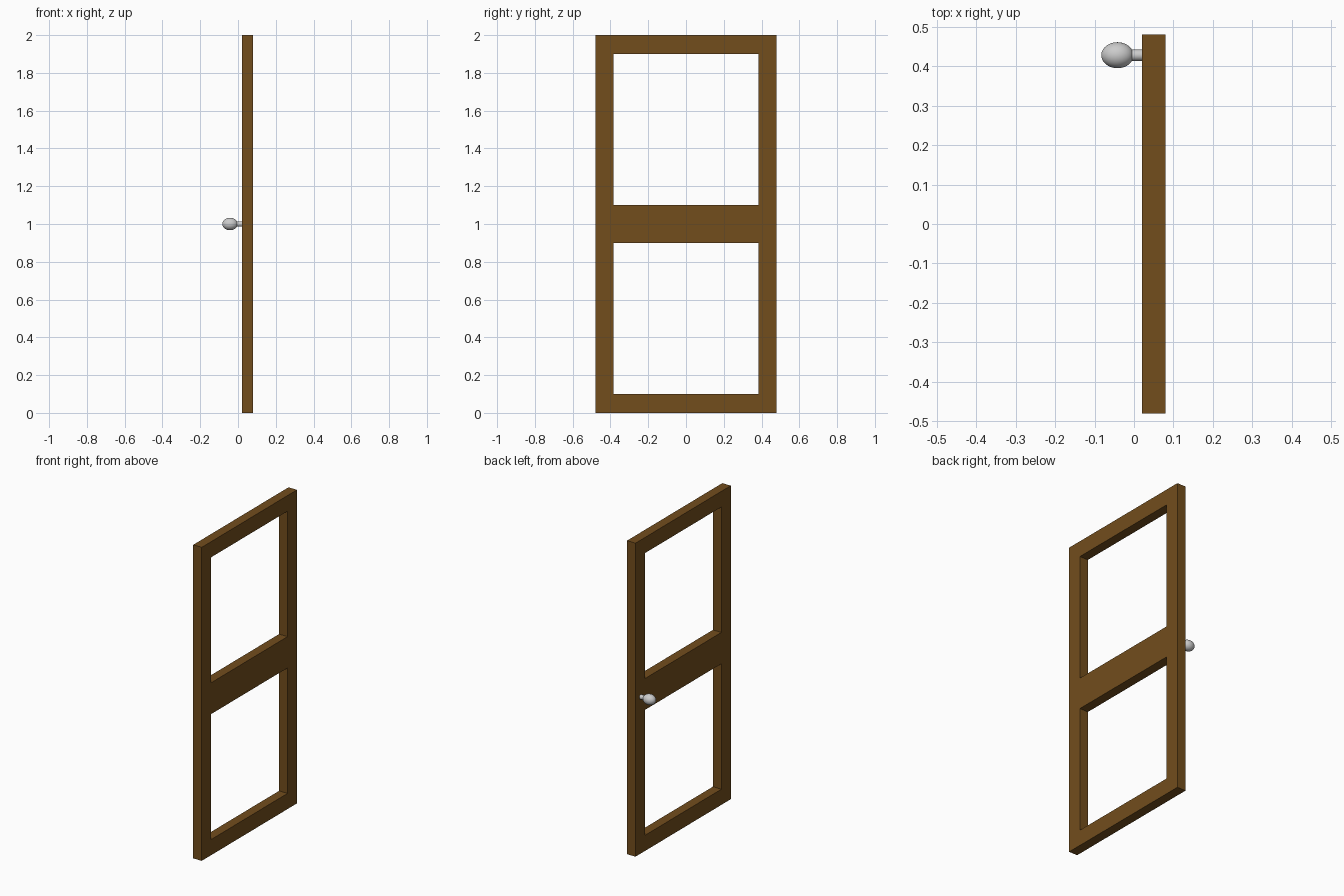
import bpy, bmesh, math
from mathutils import Matrix

if "Cube" in bpy.data.objects:
    bpy.data.objects.remove(bpy.data.objects["Cube"])


def finish(name, bm):
    bmesh.ops.recalc_face_normals(bm, faces=bm.faces)
    me = bpy.data.meshes.new(name)
    bm.to_mesh(me)
    bm.free()
    ob = bpy.data.objects.new(name, me)
    bpy.context.collection.objects.link(ob)
    return ob


# Door frame: a grid of cells with the two openings left out, extruded to thickness
ys = [-0.48, -0.385, 0.385, 0.48]
zs = [0.0, 0.1, 0.9, 1.1, 1.9, 2.0]
bm = bmesh.new()
grid = [[bm.verts.new((0.02, y, z)) for z in zs] for y in ys]
for i in range(len(ys) - 1):
    for j in range(len(zs) - 1):
        if i == 1 and j in (1, 3):
            continue
        bm.faces.new((grid[i][j], grid[i + 1][j], grid[i + 1][j + 1], grid[i][j + 1]))
ext = bmesh.ops.extrude_face_region(bm, geom=bm.faces[:], use_keep_orig=True)
moved = [g for g in ext["geom"] if isinstance(g, bmesh.types.BMVert)]
bmesh.ops.translate(bm, verts=moved, vec=(0.06, 0, 0))
frame = finish("door_frame", bm)
wood = bpy.data.materials.new("brown_wood")
wood.diffuse_color = (0.17, 0.075, 0.012, 1)
wood.use_nodes = True
wood.node_tree.nodes["Principled BSDF"].inputs["Base Color"].default_value = wood.diffuse_color
frame.data.materials.append(wood)

# Knob stem: short cylinder along x, sunk into the knob
KY, KZ = 0.428, 1.0
bm = bmesh.new()
bmesh.ops.create_cone(bm, cap_ends=True, segments=32, radius1=0.0145, radius2=0.0145,
                      depth=0.04,
                      matrix=Matrix.Translation((0.0, KY, KZ)) @ Matrix.Rotation(math.pi / 2, 4, 'Y'))
stem = finish("knob_stem", bm)

# Knob: ellipsoid stretched along x
bm = bmesh.new()
bmesh.ops.create_uvsphere(bm, u_segments=32, v_segments=16, radius=1,
                          matrix=Matrix.Translation((-0.042, KY, KZ))
                          @ Matrix.Diagonal((0.041, 0.033, 0.033, 1))
                          @ Matrix.Rotation(math.pi / 2, 4, 'Y'))
knob = finish("door_knob", bm)

# Smooth the round parts, keep the stem's rim sharp
for ob in (stem, knob):
    bpy.ops.object.select_all(action='DESELECT')
    ob.select_set(True)
    bpy.context.view_layer.objects.active = ob
    bpy.ops.object.shade_smooth_by_angle(angle=math.radians(40))
